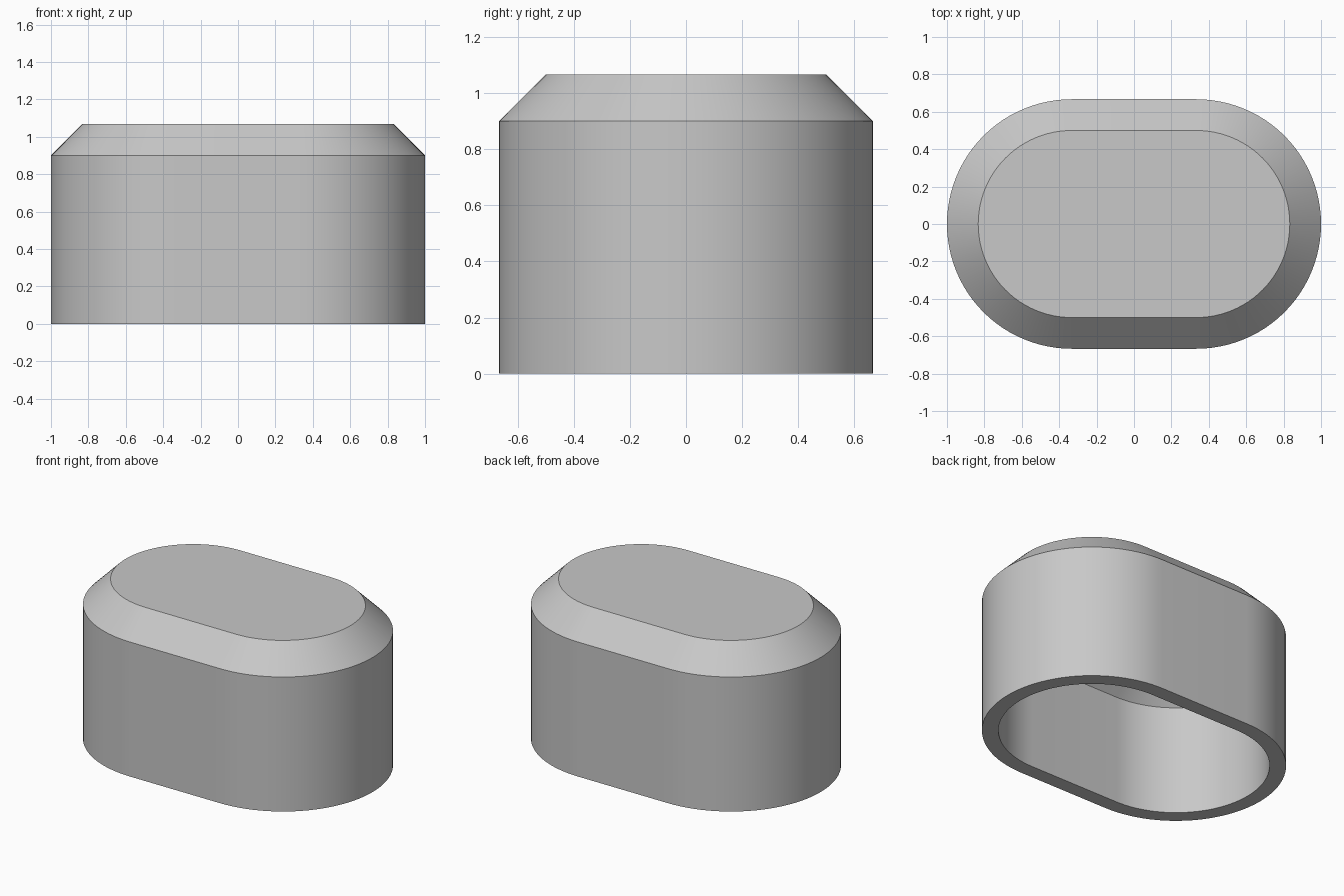
import bpy, bmesh, math

if "Cube" in bpy.data.objects:
    bpy.data.objects.remove(bpy.data.objects["Cube"])

SEG = 48        # segments per rounded end
HALF = 0.333    # half length of the straight sides

grey = bpy.data.materials.new("light grey")
grey.diffuse_color = (0.58, 0.58, 0.58, 1)
grey.use_nodes = True
grey.node_tree.nodes["Principled BSDF"].inputs["Base Color"].default_value = grey.diffuse_color


def ring(bm, radius, z):
    """Rounded-slot outline of the given end radius at height z."""
    verts = []
    for side in (1, -1):
        for i in range(SEG + 1):
            a = math.pi * i / SEG - math.pi / 2
            verts.append(bm.verts.new((side * (HALF + radius * math.cos(a)),
                                       side * radius * math.sin(a), z)))
    return verts


# Closed shell profile (end radius, height): inner roof, inner slope, rim,
# outer wall, outer chamfer, flat top
profile = [(0.40, 0.90), (0.567, 0.733), (0.567, 0.0),
           (0.667, 0.0), (0.667, 0.90), (0.50, 1.067)]

bm = bmesh.new()
rings = [ring(bm, r, z) for r, z in profile]
for a, b in zip(rings, rings[1:]):
    for i in range(len(a)):
        j = (i + 1) % len(a)
        bm.faces.new((a[i], a[j], b[j], b[i]))
bm.faces.new(rings[0])     # inner roof
bm.faces.new(rings[-1])    # flat top
bmesh.ops.recalc_face_normals(bm, faces=bm.faces)

mesh = bpy.data.meshes.new("hollow_cap")
bm.to_mesh(mesh)
bm.free()
mesh.materials.append(grey)
cap = bpy.data.objects.new("hollow_cap", mesh)
bpy.context.collection.objects.link(cap)

# Smooth walls with crisp rims
bpy.context.view_layer.objects.active = cap
cap.select_set(True)
bpy.ops.object.shade_smooth_by_angle(angle=math.radians(30))
